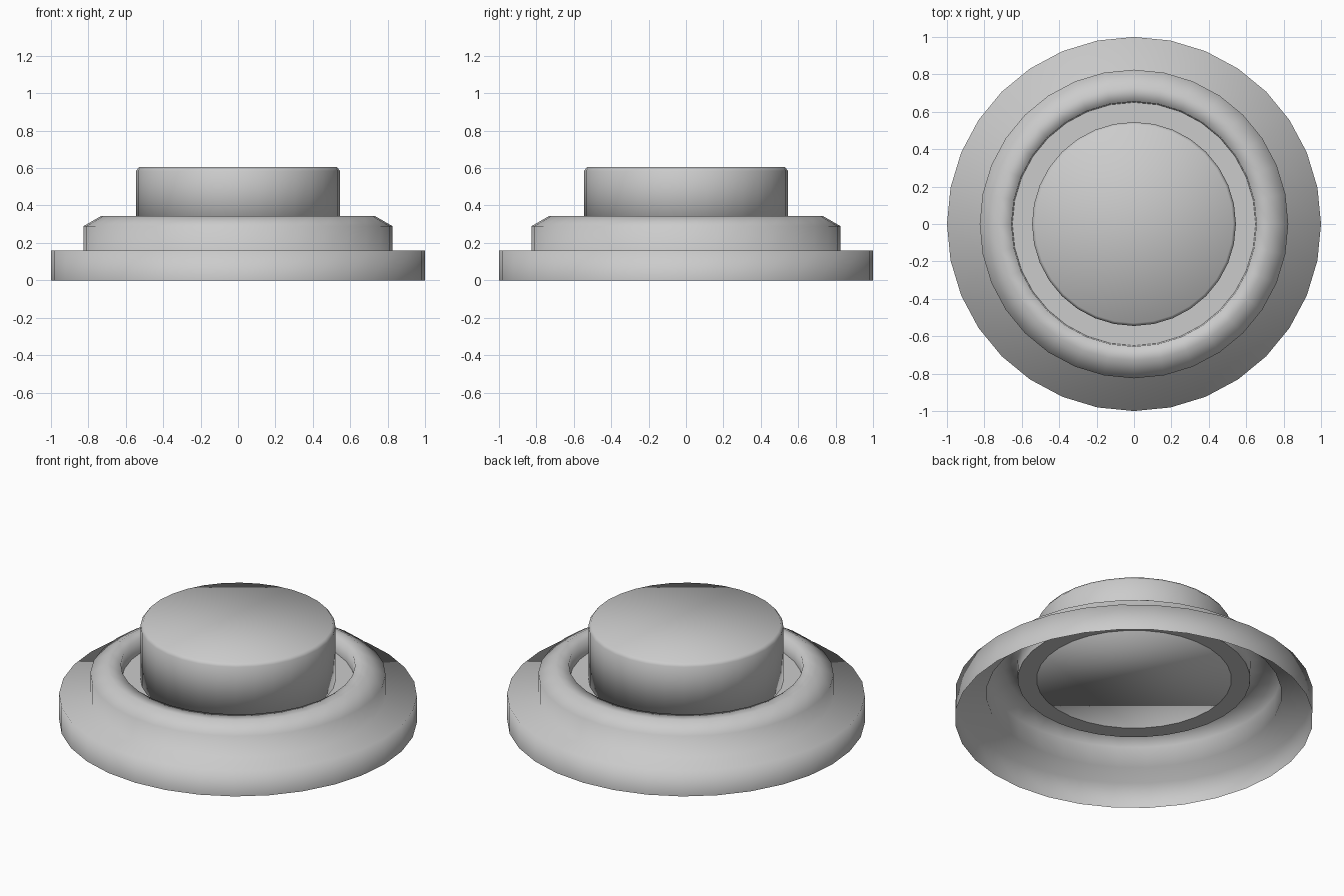
import bpy, math

cube = bpy.data.objects.get("Cube")
if cube:
    bpy.data.objects.remove(cube, do_unlink=True)

SIDES = 32

grey = bpy.data.materials.new("light_grey")
grey.use_nodes = True
colour = (0.6, 0.6, 0.6, 1)
grey.diffuse_color = colour
grey.node_tree.nodes["Principled BSDF"].inputs["Base Color"].default_value = colour


def lathe(name, profile, cap_bottom=False, cap_top=False, smooth=True):
    """Turn a bottom-to-top (radius, height) profile around z."""
    verts = [(r * math.sin(math.tau * i / SIDES), -r * math.cos(math.tau * i / SIDES), z)
             for r, z in profile for i in range(SIDES)]
    faces = []
    for ring in range(len(profile) - 1):
        a, b = ring * SIDES, (ring + 1) * SIDES
        for i in range(SIDES):
            j = (i + 1) % SIDES
            faces.append((a + i, a + j, b + j, b + i))
    if cap_bottom:
        faces.append(tuple(reversed(range(SIDES))))
    if cap_top:
        faces.append(tuple(range(len(verts) - SIDES, len(verts))))
    mesh = bpy.data.meshes.new(name)
    mesh.from_pydata(verts, [], faces)
    mesh.materials.append(grey)
    for poly in mesh.polygons:
        poly.use_smooth = smooth
    obj = bpy.data.objects.new(name, mesh)
    bpy.context.collection.objects.link(obj)
    return obj


# Hollow stepped housing: skirt, shoulder, chamfer, lip and inner wall
lathe("housing", [(1, 0), (1, 0.16), (0.825, 0.16), (0.825, 0.29),
                  (0.73, 0.345), (0.655, 0.345), (0.65, 0.255)])

# Flat floor of the recess
lathe("recess_floor", [(0.65, 0.255)], cap_top=True, smooth=False)

# Push button standing in the recess, with a small bevel at the top
lathe("button", [(0.545, 0.253), (0.545, 0.585), (0.53, 0.605)],
      cap_bottom=True, cap_top=True)
